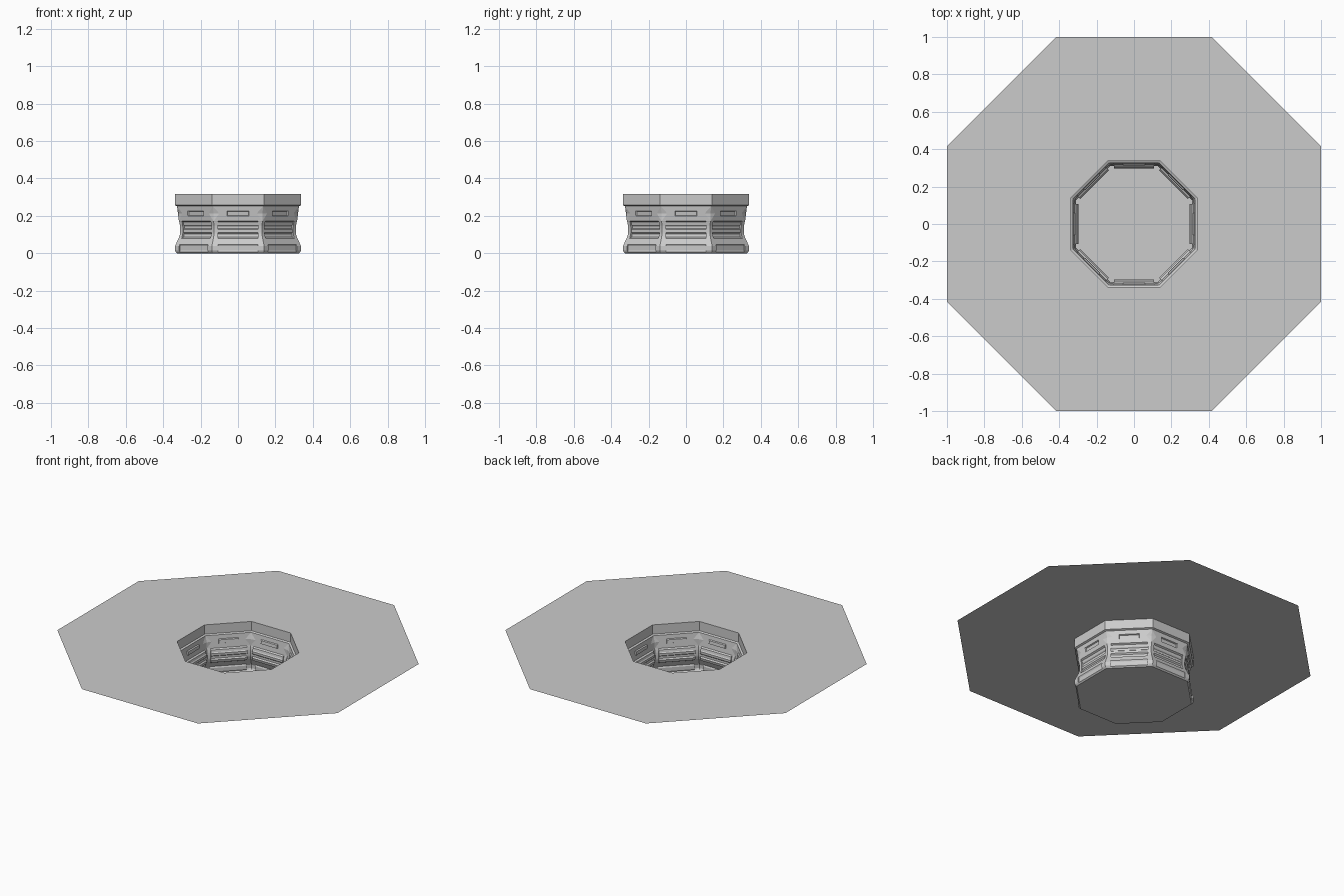
import bpy, bmesh, math

if "Cube" in bpy.data.objects:
    bpy.data.objects.remove(bpy.data.objects["Cube"])

TAN = math.tan(math.pi / 8)
TOP = 0.317


def P(side, a, u, z):
    """Point on an octagon side: a = distance from axis, u = along the side."""
    t = side * math.pi / 4
    return (a * math.cos(t) - u * math.sin(t), a * math.sin(t) + u * math.cos(t), z)


def corner(side, a, z, s=1):
    return P(side, a, s * a * TAN, z)


def make(name, polys):
    bm = bmesh.new()
    for poly in polys:
        pts = [p for i, p in enumerate(poly) if math.dist(p, poly[i - 1]) > 1e-6]
        if len(pts) > 2:
            bm.faces.new([bm.verts.new(p) for p in pts])
    bmesh.ops.remove_doubles(bm, verts=bm.verts, dist=1e-5)
    bmesh.ops.recalc_face_normals(bm, faces=bm.faces)
    # the pit is seen from inside: normals up / toward the axis
    if sum(f.normal.z * f.calc_area() - f.normal.xy.dot(f.calc_center_median().xy) for f in bm.faces) < 0:
        bmesh.ops.reverse_faces(bm, faces=bm.faces)
    me = bpy.data.meshes.new(name)
    bm.to_mesh(me)
    bm.free()
    ob = bpy.data.objects.new(name, me)
    bpy.context.collection.objects.link(ob)
    return ob


# Surrounding octagonal ground plate with the opening
RIM = 0.337
make("ground_plate", [[corner(s, 1, TOP, -1), corner(s, 1, TOP), corner(s, RIM, TOP), corner(s, RIM, TOP, -1)]
                      for s in range(8)])

# Upper lip and its ledge
lip = [(RIM, TOP), (RIM, 0.257), (0.326, 0.252)]
make("pit_lip", [[corner(s, a, z, -1), corner(s, a, z), corner(s, b, w), corner(s, b, w, -1)]
                 for s in range(8) for (a, z), (b, w) in zip(lip, lip[1:])])

# Upper wall band with corner dents and slotted raised plates
A1, Z1, A0, Z0 = 0.326, 0.252, 0.316, 0.172
wall_at = lambda z: A0 + (A1 - A0) * (z - Z0) / (Z1 - Z0)
band = []
for s in range(8):
    on = lambda u, z, d=0: P(s, wall_at(z) - d, u, z)
    zm = 0.213
    slot = [(-0.06, 0.2), (0.06, 0.2), (0.06, 0.227), (-0.06, 0.227)]
    sl = [on(*p) for p in slot]
    ins = [on(u * 0.95, zm + (z - zm) * 0.75, 0.007) for u, z in slot]
    bl, br = corner(s, A0, Z0, -1), corner(s, A0, Z0)
    tl, tr = corner(s, A1, Z1, -1), corner(s, A1, Z1)
    ml, mr = corner(s, wall_at(zm) - 0.006, zm, -1), corner(s, wall_at(zm) - 0.006, zm)
    L, R = on(-0.1, zm), on(0.1, zm)
    band += [[bl, br, sl[1], sl[0]], [tr, tl, sl[3], sl[2]], ins,
             [bl, sl[0], L], [L, sl[0], sl[3]], [L, sl[3], tl],
             [br, R, sl[1]], [R, sl[2], sl[1]], [R, tr, sl[2]],
             [bl, L, ml], [ml, L, tl], [br, mr, R], [mr, tr, R]]
    band += [[sl[i], sl[(i + 1) % 4], ins[(i + 1) % 4], ins[i]] for i in range(4)]
make("upper_wall", band)

# Lower wall: corner pillars and a stepped panel on each side
pillar = [(A0, Z0), (0.314, 0.166), (0.311, 0.152), (0.310, 0.146), (0.309, 0.132), (0.309, 0.126),
          (0.309, 0.112), (0.310, 0.104), (0.315, 0.086), (0.319, 0.078), (0.333, 0.047),
          (0.337, 0.038), (0.337, 0.016), (0.333, 0.008), (0.325, 0.0)]
panel = [(A0, Z0), (0.306, 0.166), (0.303, 0.152), (0.298, 0.146), (0.298, 0.132), (0.305, 0.126),
         (0.305, 0.112), (0.298, 0.104), (0.303, 0.086), (0.319, 0.078), (0.333, 0.047),
         (0.329, 0.036), (0.329, 0.018), (0.333, 0.008), (0.325, 0.0)]
HW = 0.108
lower = []
for s in range(8):
    for i in range(len(pillar) - 1):
        (a, z), (b, w) = pillar[i:i + 2]
        (c, _), (d, _) = panel[i:i + 2]
        lower.append([P(s, c, -HW, z), P(s, c, HW, z), P(s, d, HW, w), P(s, d, -HW, w)])
        for e in (-1, 1):
            lower.append([P(s, a, e * HW, z), corner(s, a, z, e), corner(s, b, w, e), P(s, b, e * HW, w)])
            lower.append([P(s, a, e * HW, z), P(s, c, e * HW, z), P(s, d, e * HW, w), P(s, b, e * HW, w)])
make("lower_wall", lower)

# Pit floor
make("pit_floor", [[corner(s, 0.325, 0) for s in range(8)]])
